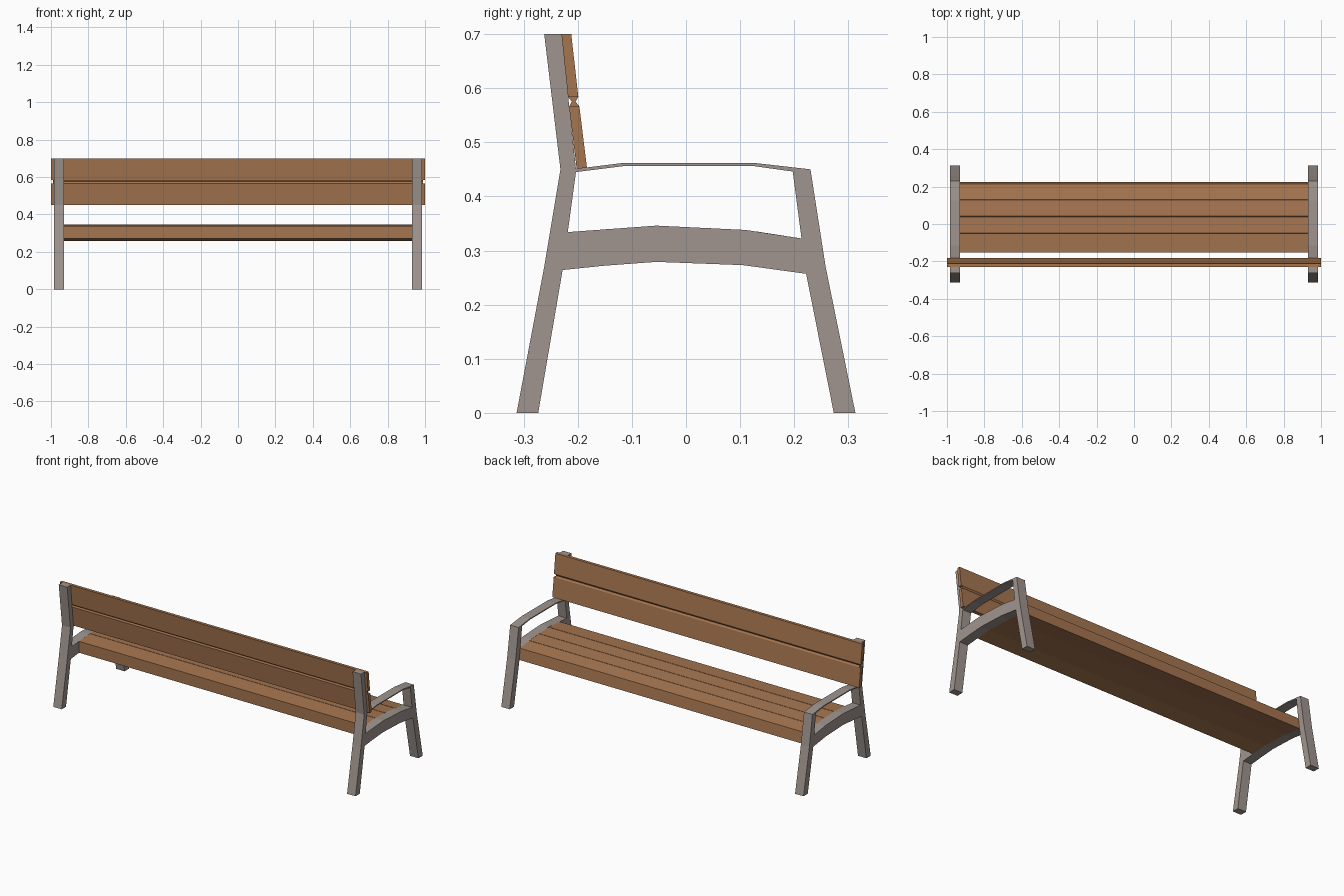
import bpy, bmesh


def material(name, rgb):
    m = bpy.data.materials.new(name)
    m.diffuse_color = (*rgb, 1)
    return m


WOOD = material("warm wood", (0.38, 0.18, 0.08))
METAL = material("warm grey metal", (0.35, 0.30, 0.275))


def extrude(name, profile, x0, x1, mat):
    """Extrude a (y, z) outline along x."""
    bm = bmesh.new()
    a = [bm.verts.new((x0, y, z)) for y, z in profile]
    b = [bm.verts.new((x1, y, z)) for y, z in profile]
    n = len(profile)
    bm.faces.new(a)
    bm.faces.new(b)
    for i in range(n):
        j = (i + 1) % n
        bm.faces.new((a[i], a[j], b[j], b[i]))
    bmesh.ops.recalc_face_normals(bm, faces=bm.faces)
    me = bpy.data.meshes.new(name)
    bm.to_mesh(me)
    bm.free()
    me.materials.append(mat)
    ob = bpy.data.objects.new(name, me)
    bpy.context.collection.objects.link(ob)
    return ob


# Side frame outlines
rear_post = [(-0.313, 0), (-0.273, 0), (-0.228, 0.264), (-0.203, 0.447),
             (-0.230, 0.70), (-0.262, 0.70), (-0.232, 0.45), (-0.262, 0.27)]
front_leg = [(0.273, 0), (0.313, 0), (0.258, 0.27), (0.230, 0.45),
             (0.197, 0.447), (0.222, 0.257)]
armrest = [(-0.203, 0.445), (-0.115, 0.456), (0.125, 0.456), (0.197, 0.446),
           (0.230, 0.450), (0.125, 0.462), (-0.115, 0.462), (-0.203, 0.451)]
rail_top = [(0.215, 0.322), (0.11, 0.338), (-0.055, 0.346), (-0.219, 0.334)]
rail_bottom = [(-0.228, 0.264), (-0.15, 0.272), (-0.055, 0.279),
               (0.105, 0.273), (0.222, 0.257)]

for side, s in (("left", -1), ("right", 1)):
    for part, outline in (("rear_post", rear_post), ("front_leg", front_leg),
                          ("armrest", armrest), ("seat_rail", rail_bottom + rail_top)):
        extrude(f"{side}_{part}", outline, s * 0.93, s * 0.985, METAL)

# Curved seat with three fine grooves between the slats
seat = [(-0.152, 0.272), (-0.055, 0.279), (0.105, 0.273), (0.224, 0.257),
        (0.215, 0.322)]
for y, z in ((0.13, 0.335), (0.04, 0.3415), (-0.05, 0.3455)):
    seat += [(y + 0.0015, z), (y, z - 0.008), (y - 0.0015, z)]
seat += [(-0.152, 0.339)]
extrude("seat", seat, -0.93, 0.93, WOOD)

# Backrest boards, joined by a narrow pinched strip
extrude("upper_back_board", [(-0.230, 0.70), (-0.212, 0.70), (-0.199, 0.584),
                             (-0.218, 0.584)], -1, 1, WOOD)
extrude("lower_back_board", [(-0.216, 0.566), (-0.197, 0.566), (-0.183, 0.453),
                             (-0.202, 0.451)], -1, 1, WOOD)
extrude("back_groove", [(-0.218, 0.584), (-0.199, 0.584), (-0.204, 0.575),
                        (-0.197, 0.566), (-0.216, 0.566), (-0.211, 0.575)],
        -0.99, 0.99, WOOD)
